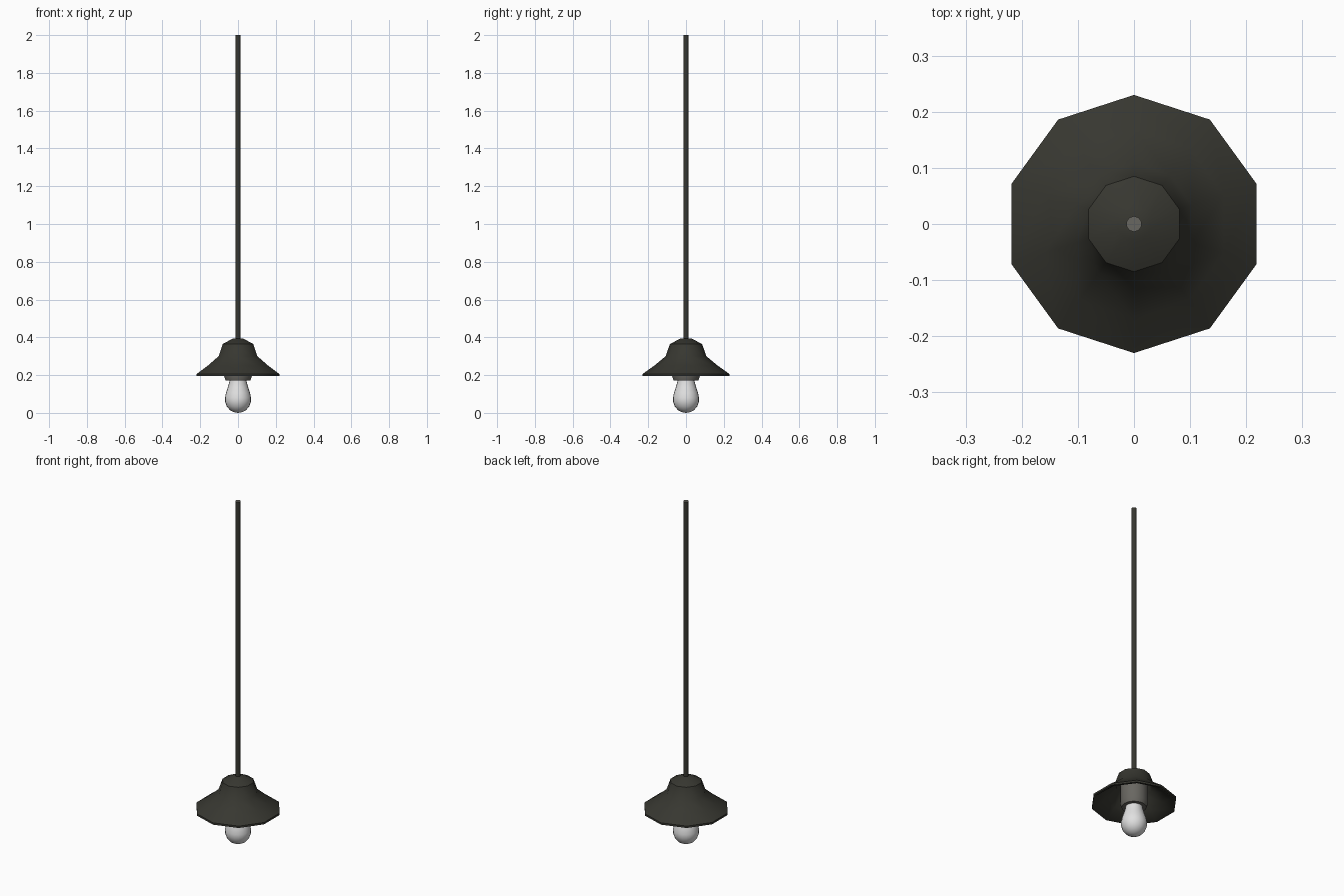
import bpy, bmesh, math

if "Cube" in bpy.data.objects:
    bpy.data.objects.remove(bpy.data.objects["Cube"])


def material(name, rgb):
    m = bpy.data.materials.new(name)
    m.diffuse_color = (*rgb, 1)
    m.use_nodes = True
    m.node_tree.nodes["Principled BSDF"].inputs["Base Color"].default_value = m.diffuse_color
    return m


dark = material("dark metal", (0.038, 0.038, 0.030))
grey = material("socket grey", (0.14, 0.135, 0.12))
white = material("bulb white", (0.75, 0.75, 0.75))


def lathe(name, profile, sides, mats, closed=False, angle=40):
    """Revolve (radius, z) points around z, with one corner on +y."""
    bm = bmesh.new()
    rings = []
    for r, z in profile:
        if r == 0:
            rings.append([bm.verts.new((0, 0, z))] * sides)
        else:
            rings.append([bm.verts.new((r * math.cos(a), r * math.sin(a), z))
                          for a in (math.pi / 2 + 2 * math.pi * k / sides
                                    for k in range(sides))])
    pairs = list(zip(rings, rings[1:]))
    if closed:
        pairs.append((rings[-1], rings[0]))
    for a, b in pairs:
        for k in range(sides):
            j = (k + 1) % sides
            corners = list(dict.fromkeys((a[k], a[j], b[j], b[k])))
            if len(corners) > 2:
                bm.faces.new(corners)
    bmesh.ops.recalc_face_normals(bm, faces=bm.faces)
    me = bpy.data.meshes.new(name)
    bm.to_mesh(me)
    bm.free()
    ob = bpy.data.objects.new(name, me)
    bpy.context.collection.objects.link(ob)
    for m in mats:
        me.materials.append(m)
    bpy.ops.object.select_all(action='DESELECT')
    ob.select_set(True)
    bpy.context.view_layer.objects.active = ob
    bpy.ops.object.shade_smooth_by_angle(angle=math.radians(angle))
    return ob


# Hollow ten-sided shade: outside going down, then inside going up
lathe("shade", [(0, 0.395), (0.03, 0.393), (0.085, 0.365), (0.108, 0.30),
                (0.168, 0.25), (0.23, 0.206), (0.23, 0.195), (0.217, 0.195),
                (0.160, 0.24), (0.098, 0.292), (0.076, 0.354), (0, 0.38)],
      10, [dark])

# Hanging rod with a grey end face on top
rod = lathe("hanging_rod", [(0, 0.385), (0.014, 0.385), (0.014, 2.0), (0, 2.0)],
            10, [dark, grey])
for f in rod.data.polygons:
    if f.normal.z > 0.9:
        f.material_index = 1

# Lamp holder
lathe("socket", [(0, 0.36), (0.06, 0.36), (0.074, 0.335), (0.074, 0.195),
                 (0.066, 0.172), (0, 0.172)], 16, [grey])

# Pear-shaped bulb
lathe("bulb", [(0, 0), (0.022, 0.004), (0.043, 0.015), (0.060, 0.035),
               (0.069, 0.060), (0.069, 0.080), (0.064, 0.105),
               (0.054, 0.135), (0.046, 0.165), (0.044, 0.19), (0, 0.19)],
      20, [white])
